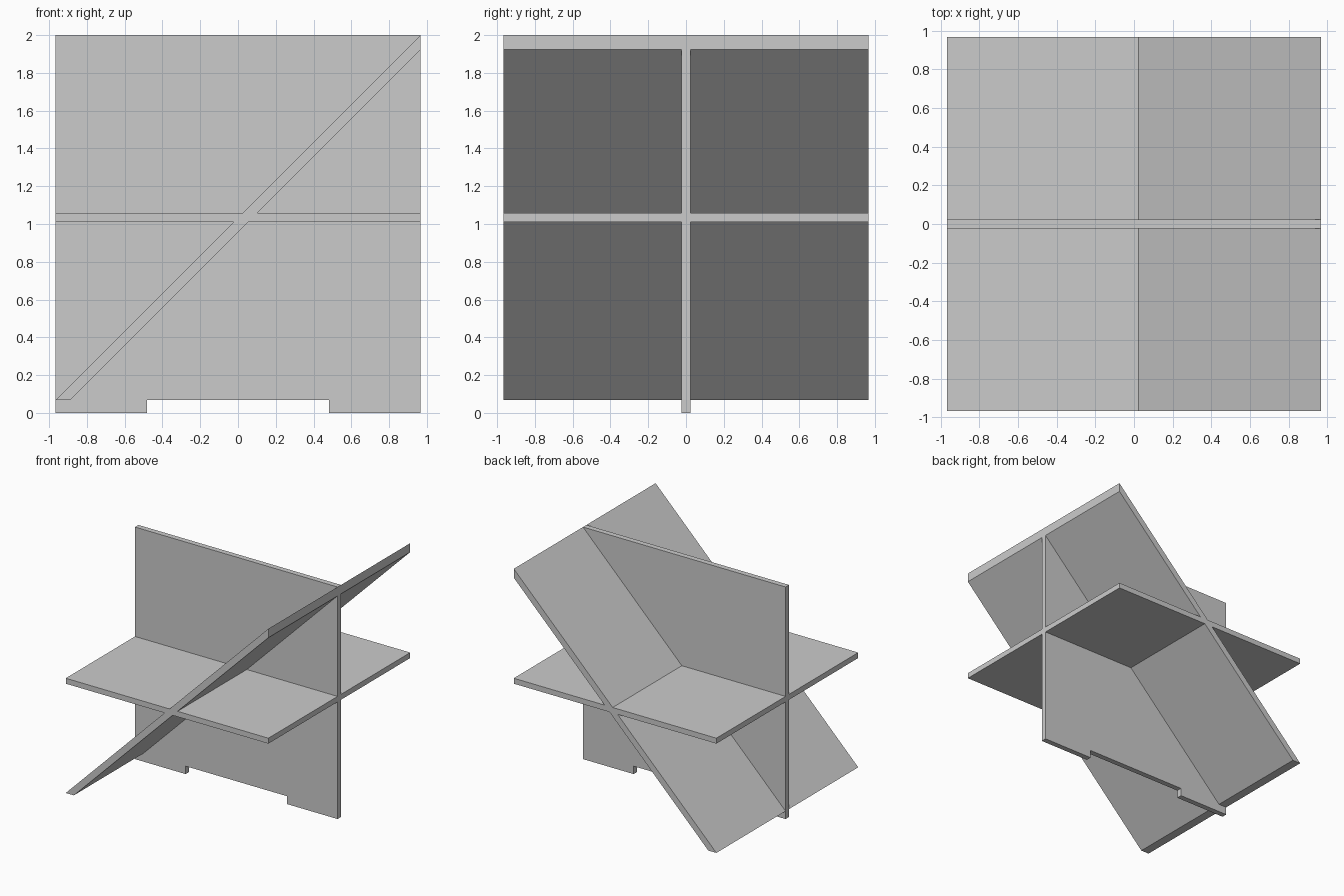
import bpy, bmesh

if "Cube" in bpy.data.objects:
    bpy.data.objects.remove(bpy.data.objects["Cube"])

H = 0.966      # half width of every panel
T = 0.0235     # half thickness of the upright
FOOT = 0.068   # foot height
D = 0.077      # sloped panel, thickness measured along x


def extrude_profile(name, points, half_depth):
    """Extrude an (x, z) outline symmetrically along y."""
    bm = bmesh.new()
    face = bm.faces.new([bm.verts.new((x, -half_depth, z)) for x, z in points])
    ext = bmesh.ops.extrude_face_region(bm, geom=[face])
    verts = [v for v in ext["geom"] if isinstance(v, bmesh.types.BMVert)]
    bmesh.ops.translate(bm, verts=verts, vec=(0, 2 * half_depth, 0))
    bmesh.ops.recalc_face_normals(bm, faces=bm.faces)
    mesh = bpy.data.meshes.new(name)
    bm.to_mesh(mesh)
    bm.free()
    obj = bpy.data.objects.new(name, mesh)
    bpy.context.collection.objects.link(obj)
    return obj


# Upright panel with two feet
upright = extrude_profile("upright_panel", [
    (-H, 0), (-H / 2, 0), (-H / 2, FOOT), (H / 2, FOOT),
    (H / 2, 0), (H, 0), (H, 2), (-H, 2)], T)

# Level shelf through the middle
shelf = extrude_profile("level_shelf", [
    (-H, 1.01), (H, 1.01), (H, 1.057), (-H, 1.057)], H)

# Panel sloping at 45 degrees, trimmed flush with the outer box
slope = extrude_profile("sloped_panel", [
    (-H, FOOT), (-H + D, FOOT), (H, 2 - D), (H, 2)], H)

# Fuse the crossing panels so that no faces overlap
for part in (shelf, slope):
    mod = upright.modifiers.new("join_" + part.name, 'BOOLEAN')
    mod.operation = 'UNION'
    mod.solver = 'EXACT'
    mod.object = part
bpy.context.view_layer.objects.active = upright
for mod in list(upright.modifiers):
    bpy.ops.object.modifier_apply(modifier=mod.name)
for part in (shelf, slope):
    bpy.data.objects.remove(part)
upright.name = "crossed_panels"
